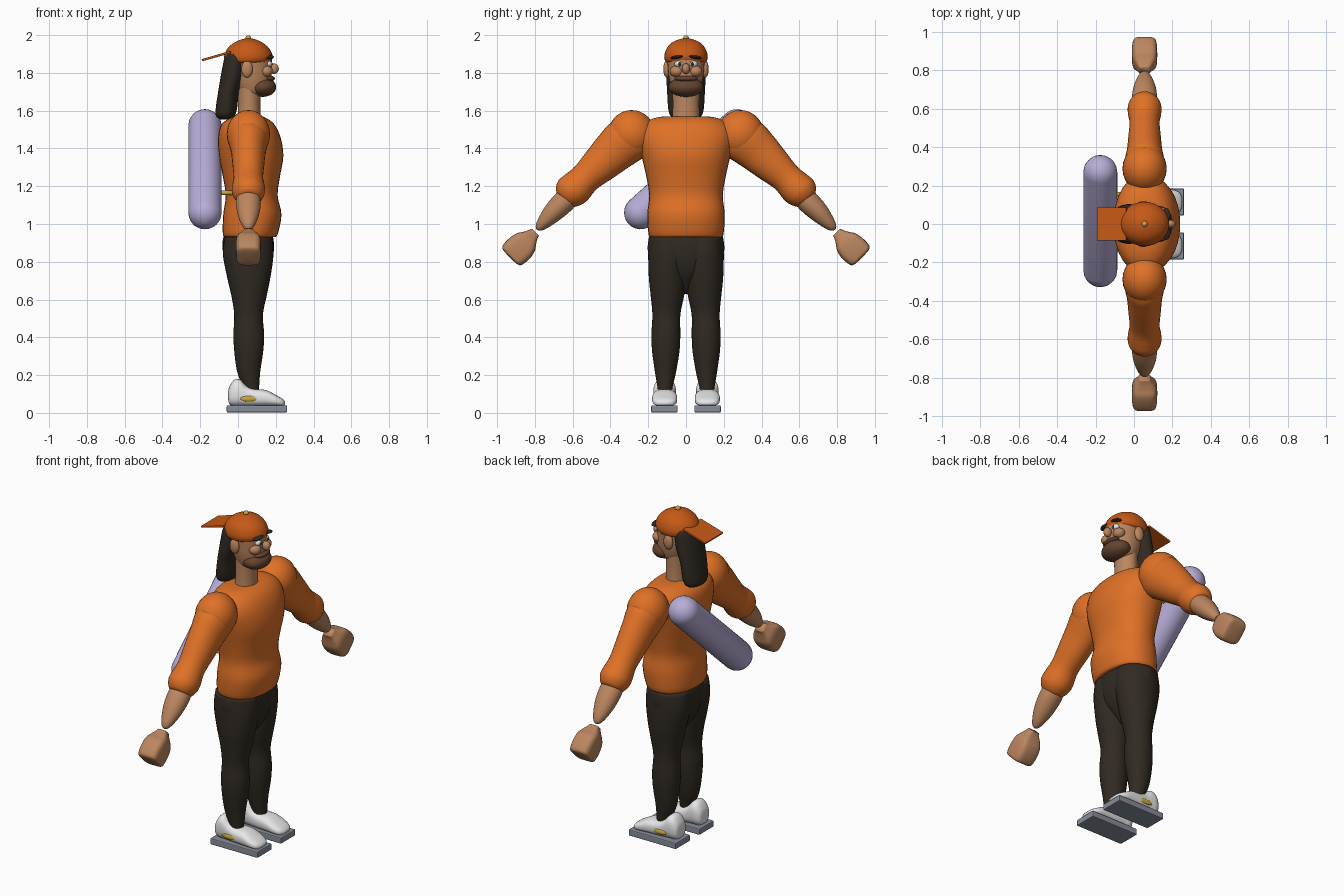
import bpy, bmesh, math
from mathutils import Vector, Matrix


def mat(name, r, g, b):
    m = bpy.data.materials.new(name)
    m.diffuse_color = (r, g, b, 1)
    return m


ORANGE = mat("orange_cloth", 0.74, 0.165, 0.02)
RUST = mat("rust_cap", 0.57, 0.10, 0.008)
SKIN = mat("skin", 0.50, 0.24, 0.115)
DARK = mat("dark_brown", 0.030, 0.023, 0.016)
BEARD = mat("beard_brown", 0.13, 0.058, 0.028)
LILAC = mat("lilac", 0.48, 0.42, 0.68)
WHITE = mat("white", 0.8, 0.8, 0.8)
GREY = mat("sole_grey", 0.24, 0.27, 0.32)
GOLD = mat("gold", 0.60, 0.40, 0.05)


def finish(name, bm, m, smooth=True):
    bmesh.ops.recalc_face_normals(bm, faces=bm.faces)
    me = bpy.data.meshes.new(name)
    bm.to_mesh(me)
    bm.free()
    me.materials.append(m)
    for p in me.polygons:
        p.use_smooth = smooth
    ob = bpy.data.objects.new(name, me)
    bpy.context.collection.objects.link(ob)
    return ob


def spline(st, sub):
    """Catmull-Rom through stations of (x, y, z, a, b)."""
    out = []
    for i in range(len(st) - 1):
        p = [st[max(i - 1, 0)], st[i], st[i + 1], st[min(i + 2, len(st) - 1)]]
        for k in range(sub):
            t = k / sub
            out.append([0.5 * (2 * b + (c - a) * t + (2 * a - 5 * b + 4 * c - d) * t * t
                               + (3 * b - a - 3 * c + d) * t ** 3) for a, b, c, d in zip(*p)])
    return out + [list(st[-1])]


def loft(name, st, m, axis=(0, 0, 1), u=(1, 0, 0), n=32, sub=4, power=2):
    """Skin of (super)elliptic rings, a along u and b across it."""
    u = Vector(u)
    v = Vector(axis).normalized().cross(u)
    bm = bmesh.new()
    rings = []
    for x, y, z, a, b in spline(st, sub):
        ring = []
        for i in range(n):
            c, s = math.cos(2 * math.pi * i / n), math.sin(2 * math.pi * i / n)
            c, s = (math.copysign(abs(w) ** (2 / power), w) for w in (c, s))
            ring.append(bm.verts.new(Vector((x, y, z)) + u * c * max(a, .001) + v * s * max(b, .001)))
        rings.append(ring)
    for r, q in zip(rings, rings[1:]):
        for i in range(n):
            bm.faces.new((r[i], r[(i + 1) % n], q[(i + 1) % n], q[i]))
    bm.faces.new(rings[0])
    bm.faces.new(rings[-1])
    return finish(name, bm, m)


def upright(name, rows, m, **kw):
    """Loft up z from rows of (z, back x, front x, inner y, outer y)."""
    return loft(name, [((p + q) / 2, (r + s) / 2, z, (q - p) / 2, abs(s - r) / 2)
                       for z, p, q, r, s in rows], m, **kw)


def ball(name, c, r, m, rot=0):
    bm = bmesh.new()
    bmesh.ops.create_uvsphere(bm, u_segments=24, v_segments=16, radius=1)
    bm.transform(Matrix.Translation(c) @ Matrix.Rotation(rot, 4, 'X') @ Matrix.Diagonal((*r, 1)))
    return finish(name, bm, m)


def box(name, c, size, m, rot=0, bevel=0.006):
    bm = bmesh.new()
    bmesh.ops.create_cube(bm, size=1)
    bm.transform(Matrix.Diagonal((*size, 1)))
    bmesh.ops.bevel(bm, geom=bm.edges[:], offset=bevel, segments=2, affect='EDGES', profile=0.5)
    bm.transform(Matrix.Translation(c) @ Matrix.Rotation(rot, 4, 'Y'))
    return finish(name, bm, m, False)


def sym(rows):
    return [(z, p, q, -h, h) for z, p, q, h in rows]


# Torso and hips
upright("sweater", sym([(.93, -.06, .19, .18), (.945, -.08, .21, .198), (1.05, -.078, .23, .205),
        (1.15, -.065, .21, .195), (1.25, -.08, .222, .21), (1.36, -.1, .24, .235),
        (1.46, -.105, .225, .255), (1.53, -.085, .19, .225), (1.565, -.03, .14, .15),
        (1.57, .02, .09, .05)]), ORANGE, power=2.2)
upright("hips", sym([(.96, -.06, .17, .18), (.92, -.08, .188, .198), (.84, -.078, .188, .198),
        (.75, -.05, .165, .14), (.68, -.01, .12, .06), (.63, .03, .08, .01)]), DARK)

# Head
upright("neck", sym([(1.52, -.005, .12, .075), (1.62, .0, .118, .07), (1.75, .0, .12, .072)]), SKIN)
upright("head", sym([(1.675, .05, .12, .04), (1.70, .01, .155, .07), (1.76, -.02, .175, .088),
        (1.83, -.03, .178, .096), (1.90, -.03, .175, .098), (1.94, .0, .14, .07)]), SKIN)
upright("hair", sym([(1.905, -.06, .02, .08), (1.88, -.072, .04, .1), (1.79, -.09, .035, .104),
        (1.70, -.105, .005, .1), (1.61, -.118, -.005, .094), (1.57, -.115, -.02, .08),
        (1.552, -.09, -.05, .04)]), DARK)
ball("beard", (.13, 0, 1.725), (.072, .094, .052), BEARD)
ball("moustache", (.165, 0, 1.77), (.03, .062, .016), BEARD)
ball("nose", (.19, 0, 1.822), (.026, .021, .028), SKIN)
upright("cap", sym([(1.852, -.045, .155, .095), (1.862, -.066, .175, .11), (1.89, -.073, .183, .115),
        (1.93, -.055, .165, .102), (1.96, -.02, .13, .075), (1.978, .02, .09, .035),
        (1.983, .05, .06, .005)]), RUST)
box("cap_brim", (-.115, 0, 1.889), (.16, .172, .012), RUST, rot=-.28, bevel=.004)
ball("cap_button", (.055, 0, 1.985), (.015, .015, .014), GOLD)

# Back tank slung diagonally, with its two mounts
d = Vector((0, .51, .46)).normalized()
lo, hi, R = Vector((-.175, -.24, 1.06)), Vector((-.175, .27, 1.52)), .088
steps = [math.radians(a) for a in range(0, 91, 15)]
caps = [(lo - d * R * math.cos(t), R * math.sin(t)) for t in steps]
caps += [(hi + d * R * math.cos(t), R * math.sin(t)) for t in reversed(steps)]
loft("tank", [(*p, r, r) for p, r in caps], LILAC, axis=d, sub=1)
for y, z in ((-.13, 1.165), (.155, 1.415)):
    loft("tank_mount", [(-.16, y, z, .012, .012), (.0, y, z, .012, .012)], GOLD,
         axis=(1, 0, 0), u=(0, 1, 0), n=12, sub=1)

for s in (-1, 1):
    # Legs
    upright("leg", [(z, p, q, s * r, s * t) for z, p, q, r, t in (
        (.93, -.07, .18, -.02, .196), (.84, -.08, .188, -.02, .2), (.72, -.058, .172, -.005, .197),
        (.62, -.035, .152, .01, .187), (.52, -.02, .132, .03, .178), (.42, -.024, .138, .03, .183),
        (.33, -.02, .134, .034, .18), (.22, -.005, .118, .052, .165), (.14, .025, .112, .07, .152),
        (.11, .03, .11, .075, .15))], DARK)
    # Shoes
    rows = ((-.052, .07, .11, .02), (-.045, .045, .14, .045), (-.02, .035, .175, .058),
            (.01, .035, .178, .06), (.045, .035, .145, .06), (.09, .035, .128, .063),
            (.15, .035, .12, .066), (.2, .035, .095, .065), (.235, .035, .075, .052),
            (.25, .045, .06, .025))
    loft("shoe", [(x, s * .113, (p + q) / 2, h, (q - p) / 2) for x, p, q, h in rows], WHITE,
         axis=(1, 0, 0), u=(0, 1, 0), power=2.6)
    box("sole", (.1, s * .114, .021), (.32, .14, .038), GREY)
    ball("shoe_badge", (.058, s * .172, .075), (.045, .008, .015), GOLD)

    # Sleeve
    ax = (0, s * .7, -.7)
    ball("shoulder", (.055, s * .288, 1.475), (.115, .125, .128), ORANGE)
    loft("sleeve", [(.055, s * y, z, a, b) for y, z, a, b in (
        (.22, 1.47, .08, .08), (.30, 1.45, .105, .125), (.38, 1.385, .092, .115),
        (.46, 1.31, .084, .098), (.53, 1.245, .078, .083), (.58, 1.195, .087, .09),
        (.615, 1.165, .085, .088), (.645, 1.135, .06, .062), (.65, 1.13, .02, .02))], ORANGE, axis=ax)
    # Forearm and fist
    loft("forearm", [(.055, s * y, z, a, b) for y, z, a, b in (
        (.58, 1.19, .05, .05), (.64, 1.125, .065, .06), (.70, 1.065, .06, .054),
        (.75, 1.012, .042, .038), (.78, .98, .022, .021), (.79, .97, .003, .003))], SKIN, axis=ax)
    loft("fist", [(.055, s * y, z, a, b) for y, z, a, b in (
        (.797, .957, .028, .026), (.812, .942, .04, .034), (.83, .922, .056, .05),
        (.85, .902, .064, .068), (.88, .872, .066, .076), (.912, .842, .064, .074),
        (.928, .826, .056, .062), (.932, .822, .02, .02))], SKIN, axis=ax, power=4)

    # Face details
    ball("ear", (.048, s * .102, 1.82), (.03, .018, .045), SKIN)
    ball("cheek", (.15, s * .05, 1.808), (.034, .036, .03), SKIN)
    ball("eye", (.16, s * .036, 1.848), (.02, .024, .018), WHITE)
    ball("pupil", (.176, s * .034, 1.847), (.006, .009, .01), DARK)
    ball("eyebrow", (.166, s * .045, 1.884), (.024, .038, .009), DARK, rot=-s * .15)
